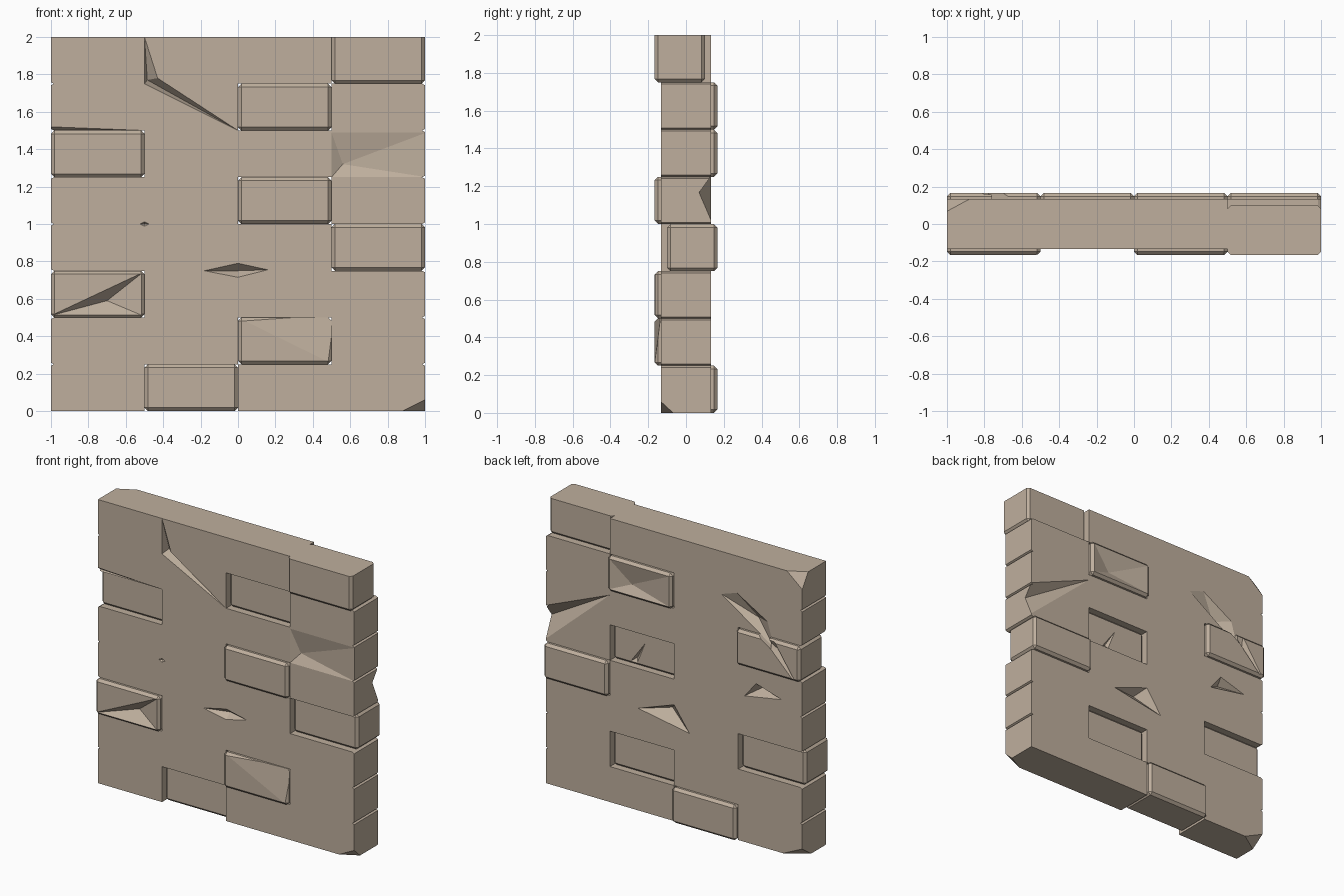
import bpy, bmesh, math
from mathutils import Vector

if "Cube" in bpy.data.objects:
    bpy.data.objects.remove(bpy.data.objects["Cube"])

HALF, SHIFT, BEV = 0.133, 0.033, 0.018

stone = bpy.data.materials.new("tan_stone")
stone.diffuse_color = (0.52, 0.43, 0.34, 1)
stone.use_nodes = True
stone.node_tree.nodes["Principled BSDF"].inputs["Base Color"].default_value = stone.diffuse_color


def finish(bm, name):
    bmesh.ops.recalc_face_normals(bm, faces=bm.faces)
    me = bpy.data.meshes.new(name)
    bm.to_mesh(me)
    bm.free()
    ob = bpy.data.objects.new(name, me)
    bpy.context.collection.objects.link(ob)
    return ob


def box(name, lo, hi, bevel=0):
    bm = bmesh.new()
    bmesh.ops.create_cube(bm, size=1)
    for v in bm.verts:
        v.co = [l + (c + 0.5) * (h - l) for l, h, c in zip(lo, hi, v.co)]
    if bevel:
        # leave edges in the wall's flat top and bottom sharp
        top = [e for e in bm.edges
               if not all(v.co.z > 1.99 for v in e.verts)]
        bmesh.ops.bevel(bm, geom=top, offset=bevel, segments=1,
                        affect='EDGES', profile=0.5)
    return finish(bm, name)


def hull(name, pts):
    bm = bmesh.new()
    for p in pts:
        bm.verts.new(p)
    r = bmesh.ops.convex_hull(bm, input=bm.verts)
    bmesh.ops.delete(bm, geom=[v for v in bm.verts if not v.link_faces],
                     context='VERTS')
    return finish(bm, name)


def combine(tool, op):
    tool.hide_render = True
    m = wall.modifiers.new("bool", 'BOOLEAN')
    m.object, m.operation, m.solver = tool, op, 'EXACT'
    bpy.context.view_layer.objects.active = wall
    bpy.ops.object.modifier_apply(modifier=m.name)
    bpy.data.objects.remove(tool)


def chip(side, rim, deep, base=HALF):
    """Broken pit: rim outline (x, z) on a face, deep points (x, z, depth)."""
    pts = [(x, side * (base + o), z) for x, z in rim for o in (0, 0.06)]
    pts += [(x, side * (base - d), z) for x, z, d in deep]
    combine(hull("chip", pts), 'DIFFERENCE')


# wall slab
wall = box("stone_wall", (-1, -HALF, 0), (1, HALF, 2))
wall.data.materials.append(stone)

# V grooves between the courses on both ends
for side in (-1, 1):
    for i in range(1, 8):
        z = i * 0.25
        combine(hull("groove", [(side * x, y, z + d) for y in (-0.3, 0.3)
                for x, d in ((0.985, 0), (1.01, 0.014), (1.01, -0.014))]),
                'DIFFERENCE')

# bricks pushed forward (-1) or back (+1): left x, bottom z, direction
for x, z, d in [(0.5, 1.75, -1), (0, 1.5, 1), (-1, 1.25, 1), (0, 1, -1),
                (0.5, 0.75, 1), (-1, 0.5, -1), (-0.5, 0, 1), (0, 0.25, -1)]:
    x0 = x - 0.1 if x == -1 else x
    x1 = 1.1 if x == 0.5 else x + 0.5
    z0 = -0.1 if z == 0 else z
    z1 = 2.1 if z == 1.75 else z + 0.25
    combine(box("slot", (x0, -0.3, z0), (x1, 0.3, z1)), 'DIFFERENCE')
    combine(box("brick", (x, -HALF + d * SHIFT, z),
                (x + 0.5, HALF + d * SHIFT, z + 0.25), BEV), 'UNION')

OUT = HALF + SHIFT
# front damage: long crack, shallow dishes, small nicks
chip(-1, [(-0.5, 2), (-0.5, 1.75), (-0.43, 1.78)], [(-0.485, 1.77, 0.06)])
chip(-1, [(-0.5, 1.75), (-0.43, 1.78), (0, 1.5)], [(-0.485, 1.77, 0.06)])
chip(-1, [(0.5, 1.49), (1.01, 1.49), (1.01, 1.25), (0.5, 1.25)],
     [(0.56, 1.32, 0.035)])
chip(-1, [(-0.18, 0.75), (0, 0.79), (0.16, 0.755), (0, 0.715)],
     [(0, 0.75, 0.05)])
chip(-1, [(-1.01, 1.52), (-1.01, 1.5), (-0.5, 1.5)], [(-1.01, 1.505, 0.02)])
chip(-1, [(-0.525, 1), (-0.5, 1.012), (-0.475, 1), (-0.5, 0.988)],
     [(-0.5, 1, 0.015)])
chip(-1, [(-1, 0.51), (-0.51, 0.74), (-0.51, 0.51)], [(-0.7, 0.59, 0.07)], OUT)
chip(-1, [(0, 0.5), (0.51, 0.5), (0.51, 0.25)], [(0.51, 0.51, 0.032)], OUT)

# back damage: diagonal crack, pits and dished brick
chip(1, [(-0.37, 1.70), (-0.49, 1.74), (-0.73, 1.6), (-0.78, 1.43)],
     [(-0.62, 1.58, 0.06)])
chip(1, [(-0.7, 1.52), (-0.78, 1.43), (-0.99, 1.22), (-0.8, 1.5)],
     [(-0.82, 1.43, 0.03)], OUT)
chip(1, [(0.28, 0.72), (0, 0.82), (-0.12, 0.65)], [(0.06, 0.76, 0.07)])
chip(1, [(-0.55, 1.03), (-0.64, 1.14), (-0.84, 1.08)], [(-0.66, 1.1, 0.06)])
chip(1, [(0.02, 1.73), (0.48, 1.73), (0.48, 1.52), (0.02, 1.52)],
     [(0.33, 1.58, 0.035)], OUT)
chip(1, [(0.5, 1.46), (1.01, 1.25), (1.01, 1.01)], [(1.01, 1.16, 0.065)])
chip(1, [(0.36, 1.02), (0.25, 1.17), (0.31, 1.02)], [(0.32, 1.05, 0.02)],
     HALF - SHIFT)

# corners broken off: corner signs and cut lengths along x, y, z
for sx, sy, zc, cut in [(1, -1, 0, (0.12, 0.065, 0.06)),
                        (-1, 1, 2, (0.12, 0.065, 0.1)),
                        (-1, 1, 0, (0.15, 0.1, 0.07))]:
    c = Vector((sx, sy * HALF, zc))
    ends = [c.copy() for _ in range(3)]
    ends[0].x -= sx * cut[0]
    ends[1].y -= sy * cut[1]
    ends[2].z += cut[2] if zc == 0 else -cut[2]
    away = c - sum(ends, Vector()) / 3
    combine(hull("corner", ends + [c + away] +
                 [c + (e - c) * 1.0 + away for e in ends]), 'DIFFERENCE')

# flat stone faces
for p in wall.data.polygons:
    p.use_smooth = False
    p.material_index = 0
